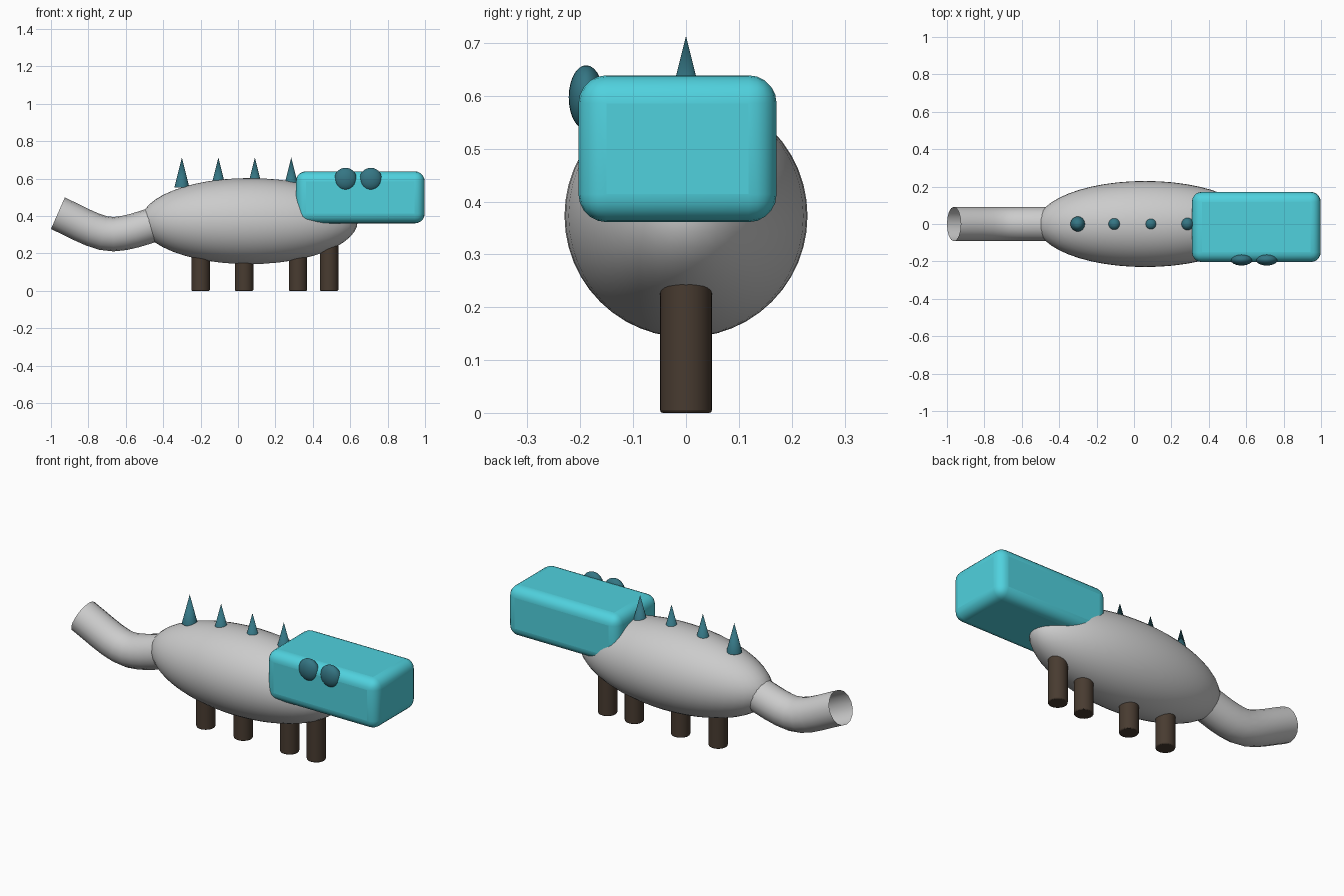
import bpy
import math
from mathutils import Vector

if "Cube" in bpy.data.objects:
    bpy.data.objects.remove(bpy.data.objects["Cube"])


def material(name, rgb):
    m = bpy.data.materials.new(name)
    m.diffuse_color = (*rgb, 1)
    m.use_nodes = True
    m.node_tree.nodes["Principled BSDF"].inputs["Base Color"].default_value = m.diffuse_color
    return m


CYAN = material("cyan", (0.08, 0.64, 0.73))
TEAL = material("teal", (0.035, 0.18, 0.23))
BROWN = material("brown", (0.065, 0.044, 0.03))


def finish(name, mat=None, scale=None, bevel=0, segments=3):
    ob = bpy.context.object
    ob.name = name
    if scale:
        ob.scale = scale
        bpy.ops.object.transform_apply(location=False, rotation=False, scale=True)
    if bevel:
        b = ob.modifiers.new("bevel", "BEVEL")
        b.width, b.segments = bevel, segments
        b.limit_method = "ANGLE"
        b.angle_limit = math.radians(60)
    if mat:
        ob.data.materials.append(mat)
    return ob


def ellipsoid(name, loc, radii, mat=None, segments=48, rings=24):
    bpy.ops.mesh.primitive_uv_sphere_add(segments=segments, ring_count=rings,
                                         radius=1, location=loc)
    finish(name, mat, radii)
    bpy.ops.object.shade_smooth()


# Body
ellipsoid("body", (0.06, 0, 0.373), (0.58, 0.23, 0.23))

# Head: rounded box
bpy.ops.mesh.primitive_cube_add(size=1, location=(0.654, -0.016, 0.5))
finish("head", CYAN, (0.688, 0.375, 0.278), bevel=0.053, segments=5)
bpy.ops.object.shade_smooth_by_angle(angle=math.radians(40))

# Eyes on the front side of the head
for i, x in enumerate((0.575, 0.71)):
    ellipsoid(f"eye_{i + 1}", (x, -0.189, 0.597), (0.06, 0.033, 0.061), TEAL, 24, 14)

# Legs in a single row
for i, x in enumerate((-0.2, 0.033, 0.321, 0.487)):
    bpy.ops.mesh.primitive_cylinder_add(vertices=32, radius=0.049, depth=0.25,
                                        location=(x, 0, 0.125))
    finish(f"leg_{i + 1}", BROWN, bevel=0.005, segments=2)
    bpy.ops.object.shade_smooth_by_angle(angle=math.radians(40))

# Back spikes
for i in range(4):
    bpy.ops.mesh.primitive_cone_add(vertices=24, radius1=0.04, radius2=0, depth=0.16,
                                    location=(-0.3 + 0.195 * i, 0, 0.633))
    finish(f"spike_{i + 1}", TEAL)
    bpy.ops.object.shade_smooth_by_angle(angle=math.radians(40))

# Tail: open-ended tube along a curve (x, z, tangent x, tangent z)
curve = bpy.data.curves.new("tail", "CURVE")
curve.dimensions = "3D"
curve.bevel_depth = 0.092
curve.bevel_resolution = 6
curve.resolution_u = 5
curve.use_fill_caps = False
path = [(-0.963, 0.415, 0.100, -0.044),
        (-0.665, 0.303, 0.090, 0.003),
        (-0.400, 0.370, 0.080, 0.022)]
spline = curve.splines.new("BEZIER")
spline.bezier_points.add(len(path) - 1)
for p, (x, z, tx, tz) in zip(spline.bezier_points, path):
    p.handle_left_type = p.handle_right_type = "FREE"
    co, t = Vector((x, 0, z)), Vector((tx, 0, tz))
    p.co, p.handle_left, p.handle_right = co, co - t, co + t
tail = bpy.data.objects.new("tail", curve)
bpy.context.collection.objects.link(tail)
bpy.ops.object.select_all(action="DESELECT")
tail.select_set(True)
bpy.context.view_layer.objects.active = tail
bpy.ops.object.convert(target="MESH")
bpy.ops.object.shade_smooth()
